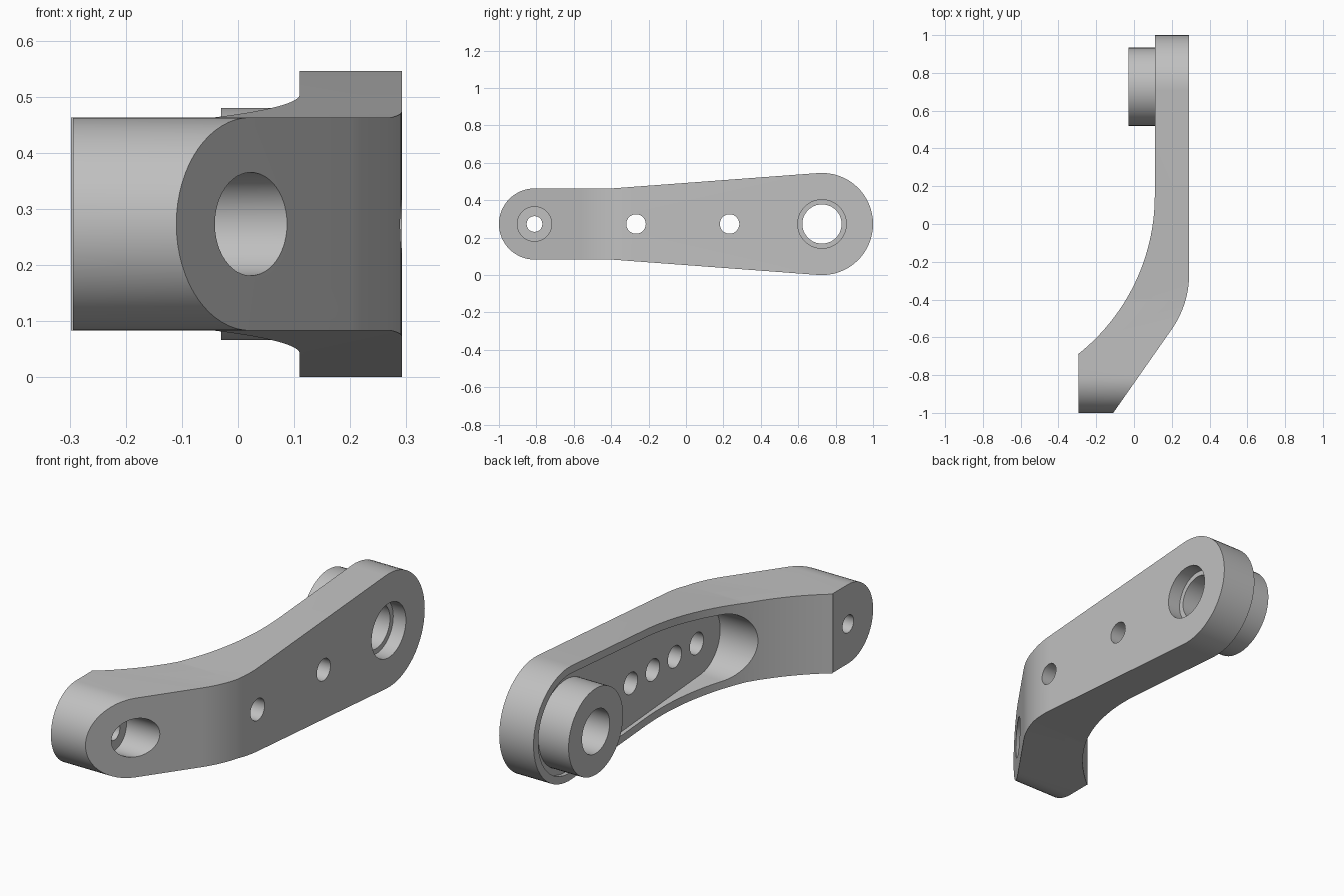
import bpy
from math import sin, cos, asin, pi, radians
from mathutils import Vector

if "Cube" in bpy.data.objects:
    bpy.data.objects.remove(bpy.data.objects["Cube"], do_unlink=True)

MID = 0.273          # height of the lever's centre line
BORE_Y = 0.727       # big pivot
PIN_Y = -0.81        # small end

metal = bpy.data.materials.new("grey_metal")
metal.use_nodes = True
GREY = (0.53, 0.53, 0.53, 1)
metal.diffuse_color = GREY
metal.node_tree.nodes["Principled BSDF"].inputs["Base Color"].default_value = GREY


def arc(cx, cy, r, start, end, n=32):
    step = (end - start) / n
    return [(cx + r * cos(start + step * i), cy + r * sin(start + step * i)) for i in range(n + 1)]


def prism(name, lower, upper):
    """Solid between two matching rings of points."""
    n = len(lower)
    faces = [tuple(reversed(range(n))), tuple(range(n, 2 * n))]
    faces += [(i, (i + 1) % n, n + (i + 1) % n, n + i) for i in range(n)]
    mesh = bpy.data.meshes.new(name)
    mesh.from_pydata([Vector(p) for p in lower + upper], [], faces)
    mesh.materials.append(metal)
    obj = bpy.data.objects.new(name, mesh)
    bpy.context.collection.objects.link(obj)
    return obj


def along_x(name, outline, x0, x1):
    """Extrude a (y, height from centre line) outline along x."""
    return prism(name, [(x0, y, MID + h) for y, h in outline], [(x1, y, MID + h) for y, h in outline])


def rod(name, y, r, x0, x1):
    return along_x(name, arc(y, 0, r, 0, 2 * pi, 48)[:-1], x0, x1)


def slot(y0, r0, y1, r1):
    """Outline round two circles, the first at the lower y."""
    a = pi / 2 + asin((r1 - r0) / (y1 - y0))
    return arc(y1, 0, r1, -a, a) + arc(y0, 0, r0, a, 2 * pi - a)


def boolean(target, tool, operation):
    tool.hide_render = True
    mod = target.modifiers.new(operation.lower(), 'BOOLEAN')
    mod.operation, mod.object, mod.solver = operation, tool, 'EXACT'
    bpy.context.view_layer.objects.active = target
    bpy.ops.object.modifier_apply(modifier=mod.name)
    bpy.data.objects.remove(tool, do_unlink=True)


# Bent arm seen from above
turn = asin(0.84 / 1.07)
plan = [(0.292, 1.1)]
plan += [(0.11, 1.1)]
plan += arc(-0.96, 0.15, 1.07, 0, -turn)
plan += [(-0.294, -0.69), (-0.294, -1.1), (-0.18, -1.1)]
plan += arc(-0.218, -0.265, 0.51, -radians(34.6), 0, 16)
plan.reverse()
arm = prism("lever_arm", [(x, y, -0.1) for x, y in plan], [(x, y, 0.7) for x, y in plan])

# Rounded, tapering side outline
tip = 0.19
a = pi / 2 + 0.073
outline = arc(BORE_Y, 0, MID, -a, a) + [(-0.4, tip)]
outline += arc(PIN_Y, 0, tip, pi / 2, 3 * pi / 2) + [(-0.4, -tip)]
boolean(arm, along_x("side_outline", outline, -1, 1), 'INTERSECT')

# Shallow pocket on the inner side, with the pivot boss standing in it
boolean(arm, along_x("pocket", slot(-0.285, 0.16, BORE_Y, 0.237), -0.6, 0.13), 'DIFFERENCE')
boolean(arm, rod("boss", BORE_Y, 0.207, -0.03, 0.2), 'UNION')

# Pivot bore and counterbore
boolean(arm, rod("bore", BORE_Y, 0.105, -1, 1), 'DIFFERENCE')
boolean(arm, rod("counterbore", BORE_Y, 0.13, 0.225, 1), 'DIFFERENCE')

# Small end pin hole and its deep recess
boolean(arm, rod("pin_hole", PIN_Y, 0.042, -1, 1), 'DIFFERENCE')
boolean(arm, rod("pin_recess", PIN_Y, 0.092, -0.09, 1), 'DIFFERENCE')

# Row of four holes: the outer two go through, the inner two are blind
for i in range(4):
    end = 1 if i in (0, 3) else 0.22
    boolean(arm, rod("row_hole", -0.267 + i / 6, 0.052, -1, end), 'DIFFERENCE')

bpy.ops.object.select_all(action='DESELECT')
arm.select_set(True)
bpy.context.view_layer.objects.active = arm
bpy.ops.object.shade_smooth_by_angle(angle=radians(25))
